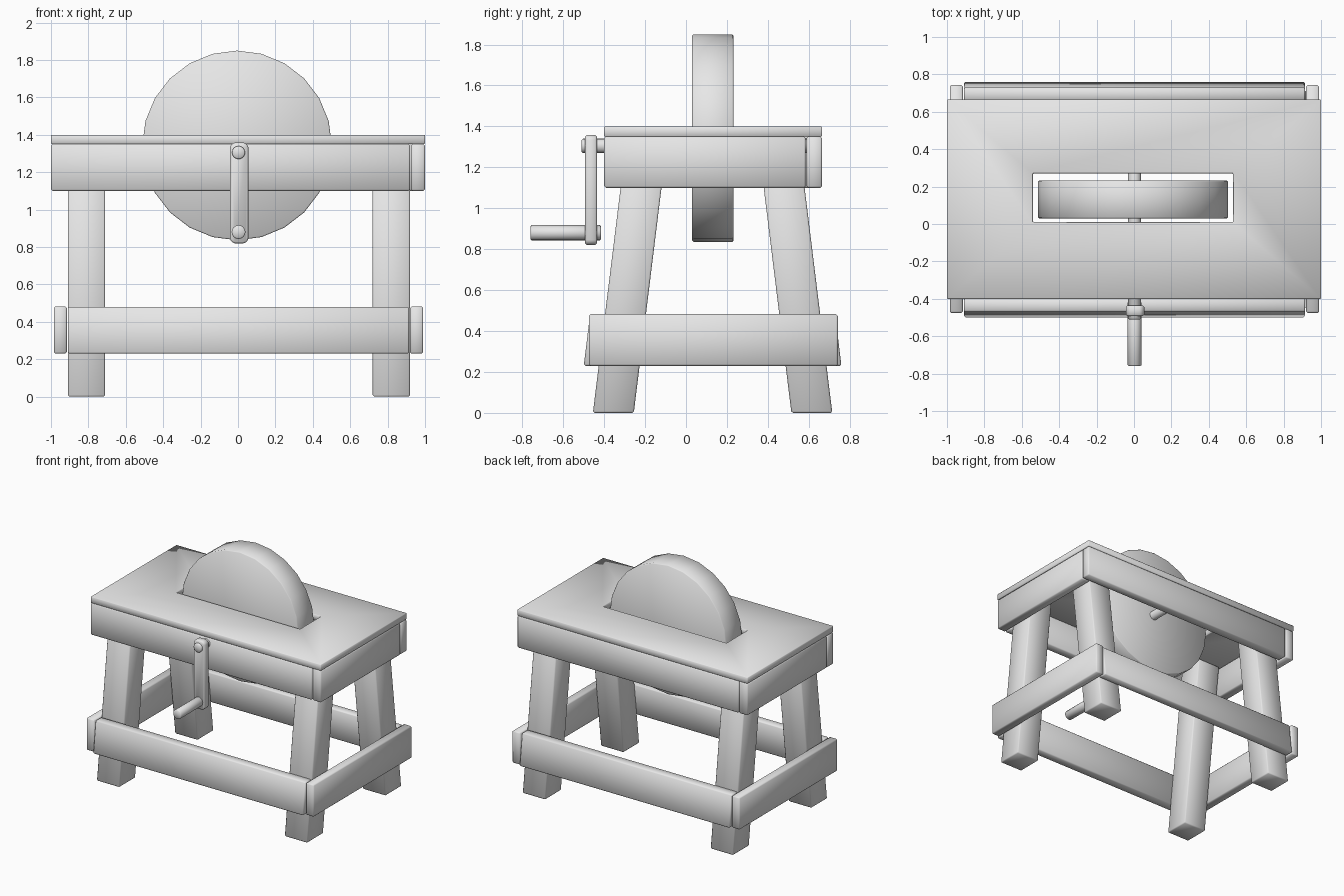
import bpy
import bmesh
import math
from mathutils import Matrix

cube = bpy.data.objects.get("Cube")
if cube:
    bpy.data.objects.remove(cube, do_unlink=True)

grey = bpy.data.materials.new("plain grey")
grey.use_nodes = True
grey.diffuse_color = (0.8, 0.8, 0.8, 1)
grey.node_tree.nodes["Principled BSDF"].inputs["Base Color"].default_value = (0.8, 0.8, 0.8, 1)

MID = 0.13      # depth of the table's centre line
LEAN = 0.123    # inward lean of the legs per unit of height


def finish(name, bm, bevel=0.008):
    """Soften sharp edges, then turn the mesh into a smooth shaded object."""
    bmesh.ops.recalc_face_normals(bm, faces=bm.faces)
    if bevel:
        sharp = [e for e in bm.edges if e.calc_face_angle(0) > math.radians(40)]
        bmesh.ops.bevel(bm, geom=sharp, offset=bevel, segments=1, affect='EDGES')
    mesh = bpy.data.meshes.new(name)
    bm.to_mesh(mesh)
    bm.free()
    mesh.materials.append(grey)
    obj = bpy.data.objects.new(name, mesh)
    bpy.context.collection.objects.link(obj)
    bpy.ops.object.select_all(action='DESELECT')
    obj.select_set(True)
    bpy.context.view_layer.objects.active = obj
    bpy.ops.object.shade_smooth_by_angle(angle=math.radians(50))
    return obj


def board(name, x, y, z, lean=0, corner=0):
    """Box between ranges; lean shears it in depth, corner rounds it seen from the front."""
    bm = bmesh.new()
    bmesh.ops.create_cube(bm, size=1)
    for v in bm.verts:
        v.co = [r[0] if c < 0 else r[1] for c, r in zip(v.co, (x, y, z))]
        v.co.y += lean * v.co.z
    if corner:
        along = [e for e in bm.edges if abs(e.verts[0].co.y - e.verts[1].co.y) > 0.01]
        bmesh.ops.bevel(bm, geom=along, offset=corner, segments=2, profile=0.5, affect='EDGES')
    return finish(name, bm)


def rod(name, x, z, radius, y0, y1, sides):
    """Cylinder running front to back."""
    bm = bmesh.new()
    place = Matrix.Translation((x, (y0 + y1) / 2, z)) @ Matrix.Rotation(math.pi / 2, 4, 'X')
    bmesh.ops.create_cone(bm, cap_ends=True, segments=sides, radius1=radius,
                          radius2=radius, depth=y1 - y0, matrix=place)
    return finish(name, bm, 0.006)


# Table top: a frame of four faces around the wheel slot, given thickness
bm = bmesh.new()


def ring(x0, x1, y0, y1):
    return [bm.verts.new((x, y, 1.35)) for x, y in ((x0, y0), (x1, y0), (x1, y1), (x0, y1))]


outer = ring(-1, 1, -0.4, 0.665)
inner = ring(-0.54, 0.53, 0.01, 0.27)
for i in range(4):
    j = (i + 1) % 4
    bm.faces.new((outer[i], outer[j], inner[j], inner[i]))
top = bmesh.ops.extrude_face_region(bm, geom=bm.faces[:])
bmesh.ops.translate(bm, vec=(0, 0, 0.05),
                    verts=[g for g in top["geom"] if isinstance(g, bmesh.types.BMVert)])
finish("table_top", bm, 0.004)

# Apron boards, each overlapping the end of the next
apron = (1.1, 1.35)
board("apron_front", (-1, 0.92), (-0.4, -0.325), apron)
board("apron_left", (0.925, 1), (-0.4, 0.585), apron)
board("apron_back", (-0.92, 1), (0.59, 0.665), apron)
board("apron_right", (-1, -0.925), (-0.32, 0.665), apron)

# Leaning legs and long rails, mirrored front to back
for place, s in (("front", 1), ("back", -1)):
    def depth(a, b):
        return sorted((MID + s * (a - MID), MID + s * (b - MID)))
    for side, x in (("left", (0.72, 0.92)), ("right", (-0.91, -0.71))):
        board(f"{place}_{side}_leg", x, depth(-0.455, -0.255), (0, 1.345), s * LEAN)
    board(f"{place}_rail", (-0.91, 0.915), depth(-0.528, -0.455), (0.23, 0.48), s * LEAN)

# End rails
for side, x in (("left", (0.92, 0.99)), ("right", (-0.985, -0.915))):
    board(f"{side}_end_rail", x, (-0.475, 0.742), (0.23, 0.482))

# Grinding wheel, axle and hand crank
rod("grinding_wheel", -0.005, 1.343, 0.507, 0.03, 0.232, 24)
rod("axle", 0.003, 1.305, 0.035, -0.51, 0.62, 16)
board("crank_arm", (-0.043, 0.055), (-0.493, -0.435), (0.82, 1.358), corner=0.025)
rod("crank_handle", 0.003, 0.88, 0.037, -0.76, -0.415, 16)
